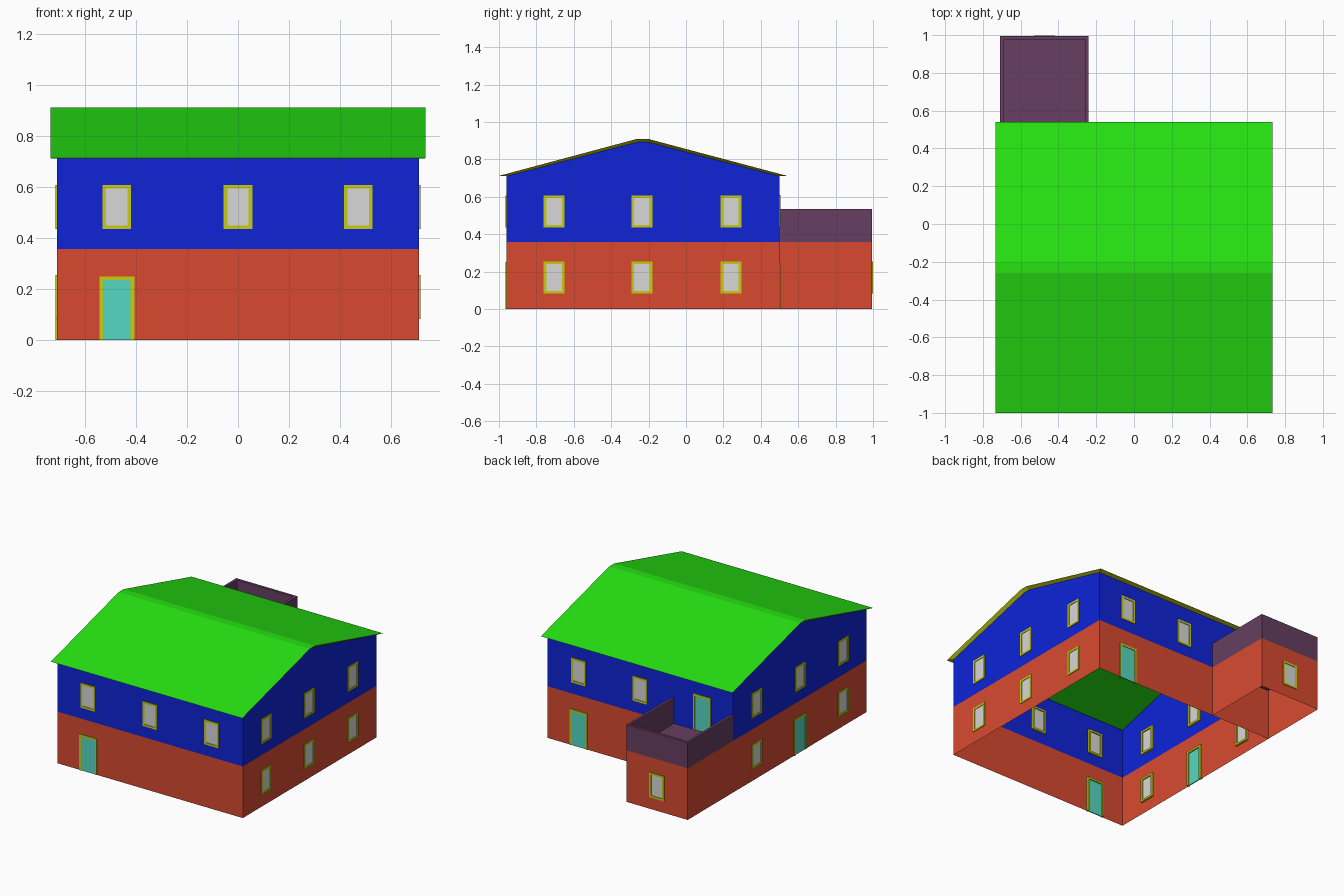
import bpy, bmesh, math
from mathutils import Matrix, Vector

if "Cube" in bpy.data.objects:
    bpy.data.objects.remove(bpy.data.objects["Cube"])


def material(name, r, g, b):
    def lin(c):
        c /= 255
        return c / 12.92 if c <= 0.04045 else ((c + 0.055) / 1.055) ** 2.4
    m = bpy.data.materials.new(name)
    m.diffuse_color = (lin(r), lin(g), lin(b), 1)
    m.use_nodes = True
    m.node_tree.nodes["Principled BSDF"].inputs["Base Color"].default_value = m.diffuse_color
    return m


RED = material("brick red", 216, 74, 48)
BLUE = material("wall blue", 14, 36, 216)
GREEN = material("roof green", 38, 226, 18)
YELLOW = material("trim yellow", 198, 206, 14)
GREY = material("glass grey", 216, 216, 216)
TEAL = material("door teal", 86, 216, 194)
PURPLE = material("balcony purple", 102, 63, 97)


def make(name, verts, faces, mats, rule=None):
    """Mesh object with outward normals; rule(face centre) picks the material."""
    me = bpy.data.meshes.new(name)
    me.from_pydata(verts, [], faces)
    for m in mats:
        me.materials.append(m)
    bm = bmesh.new()
    bm.from_mesh(me)
    bmesh.ops.recalc_face_normals(bm, faces=bm.faces)
    if rule:
        for f in bm.faces:
            f.material_index = rule(f.calc_center_median())
    bm.to_mesh(me)
    bm.free()
    ob = bpy.data.objects.new(name, me)
    bpy.context.collection.objects.link(ob)
    return ob


def boxes(name, spans, mat, matrix=Matrix()):
    """One object made of boxes given as (x0, x1, y0, y1, z0, z1)."""
    verts, faces = [], []
    for x0, x1, y0, y1, z0, z1 in spans:
        n = len(verts)
        verts += [(x, y, z) for z in (z0, z1) for x, y in ((x0, y0), (x1, y0), (x1, y1), (x0, y1))]
        faces += [[n + i for i in f] for f in ((3, 2, 1, 0), (4, 5, 6, 7), (0, 1, 5, 4),
                                               (1, 2, 6, 5), (2, 3, 7, 6), (3, 0, 4, 7))]
    ob = make(name, verts, faces, [mat])
    ob.matrix_world = matrix
    return ob


W, FRONT, BACK, FLOOR = 0.709, -0.96, 0.50, 0.357
EXT_X0, EXT_X1, EXT_Y = -W, -0.24, 0.994

# House walls: thin open shell, red below and blue above, with gables
corners = [(-W, FRONT), (W, FRONT), (W, BACK), (-W, BACK)]
verts = [(x, y, z) for z in (0, FLOOR, 0.71) for x, y in corners]
faces = [(k + i, k + (i + 1) % 4, k + 4 + (i + 1) % 4, k + 4 + i) for k in (0, 4) for i in range(4)]
verts += [(x, y, 0.892) for x in (W, -W) for y in (-0.26, -0.205)]
faces[5] = (5, 6, 10, 13, 12, 9)
faces[7] = (7, 4, 8, 14, 15, 11)
make("house_walls", verts, faces, [RED, BLUE], lambda c: int(c.z > FLOOR))

# Roof sheet and the yellow soffit between the roof edge and the walls
RX = 0.733
roof_profile = [(-1.0, 0.712), (-0.26, 0.91), (-0.205, 0.91), (0.54, 0.712)]
wall_profile = [(FRONT, 0.71), (-0.26, 0.892), (-0.205, 0.892), (BACK, 0.71)]
roof = [(x, y, z) for x in (-RX, RX) for y, z in roof_profile]
make("roof", roof, [(i, i + 4, i + 5, i + 1) for i in range(3)], [GREEN])
for f in bpy.data.objects["roof"].data.polygons:
    if f.normal.z < 0:
        f.flip()
order = (0, 1, 2, 3, 7, 6, 5, 4)
inner = [(x, y, z) for x in (-W, W) for y, z in wall_profile]
ring = [roof[i] for i in order] + [inner[i] for i in order]
make("roof_soffit", ring, [(i, (i + 1) % 8, 8 + (i + 1) % 8, 8 + i) for i in range(8)], [YELLOW])

# Rear extension walls and balcony floor
plan = [(EXT_X1, BACK), (EXT_X1, EXT_Y), (EXT_X0, EXT_Y), (EXT_X0, BACK)]
make("extension_walls", [(x, y, z) for z in (0, FLOOR) for x, y in plan],
     [(i, i + 1, i + 5, i + 4) for i in range(3)], [RED])
make("balcony_floor", [(x, y, FLOOR + 0.001) for x, y in plan], [(0, 1, 2, 3)], [PURPLE])

# Balcony parapet, U shaped
T, TOP = 0.018, 0.535
inset = [(EXT_X1 - T, BACK), (EXT_X1 - T, EXT_Y - T), (EXT_X0 + T, EXT_Y - T), (EXT_X0 + T, BACK)]
verts = [(x, y, z) for p in (plan, inset) for z in (FLOOR, TOP) for x, y in p]
faces = []
for i in range(3):
    faces += [(i, i + 1, i + 5, i + 4), (i + 8, i + 12, i + 13, i + 9), (i + 4, i + 5, i + 13, i + 12)]
make("balcony_parapet", verts, faces, [PURPLE])

# Openings: local x runs along the wall, local -y points outward
OUT, IN = -0.005, 0.014


def window(name, matrix):
    w, h, t = 0.056, 0.172, 0.014
    boxes(name + "_frame", [(-w, t - w, OUT, IN, 0, h), (w - t, w, OUT, IN, 0, h),
                            (t - w, w - t, OUT, IN, 0, t), (t - w, w - t, OUT, IN, h - t, h)], YELLOW, matrix)
    boxes(name + "_glass", [(t - w, w - t, -0.001, 0.006, t, h - t)], GREY, matrix)


def door(name, matrix):
    w, h, t = 0.068, 0.25, 0.014
    boxes(name + "_frame", [(-w, t - w, OUT, IN, 0, h), (w - t, w, OUT, IN, 0, h),
                            (t - w, w - t, OUT, IN, h - t, h)], YELLOW, matrix)
    boxes(name + "_panel", [(t - w, w - t, -0.001, 0.006, 0, h - t)], TEAL, matrix)


def at(x, y, z, turn):
    return Matrix.Translation(Vector((x, y, z))) @ Matrix.Rotation(math.radians(turn), 4, 'Z')


LOW, HIGH = 0.082, 0.435
XS, YS = (-0.474, 0, 0.471), (-0.705, -0.235, 0.24)

# Front and back
for i, x in enumerate(XS):
    window(f"front_window_{i}", at(x, FRONT, HIGH, 0))
    if i:
        window(f"back_window_{i}", at(x, BACK, HIGH, 180))
door("front_door", at(XS[0], FRONT, 0, 0))
door("back_door", at(XS[2], BACK, 0, 180))
door("balcony_door", at(XS[0], BACK, FLOOR + 0.002, 180))
window("extension_window", at(XS[0], EXT_Y, LOW, 180))

# Sides, with a door in the middle of the left wall
for i, y in enumerate(YS):
    for z, level in ((LOW, "lower"), (HIGH, "upper")):
        window(f"right_{level}_window_{i}", at(W, y, z, 90))
        if not (i == 1 and z == LOW):
            window(f"left_{level}_window_{i}", at(-W, y, z, -90))
door("left_door", at(-W, YS[1], 0, -90))
